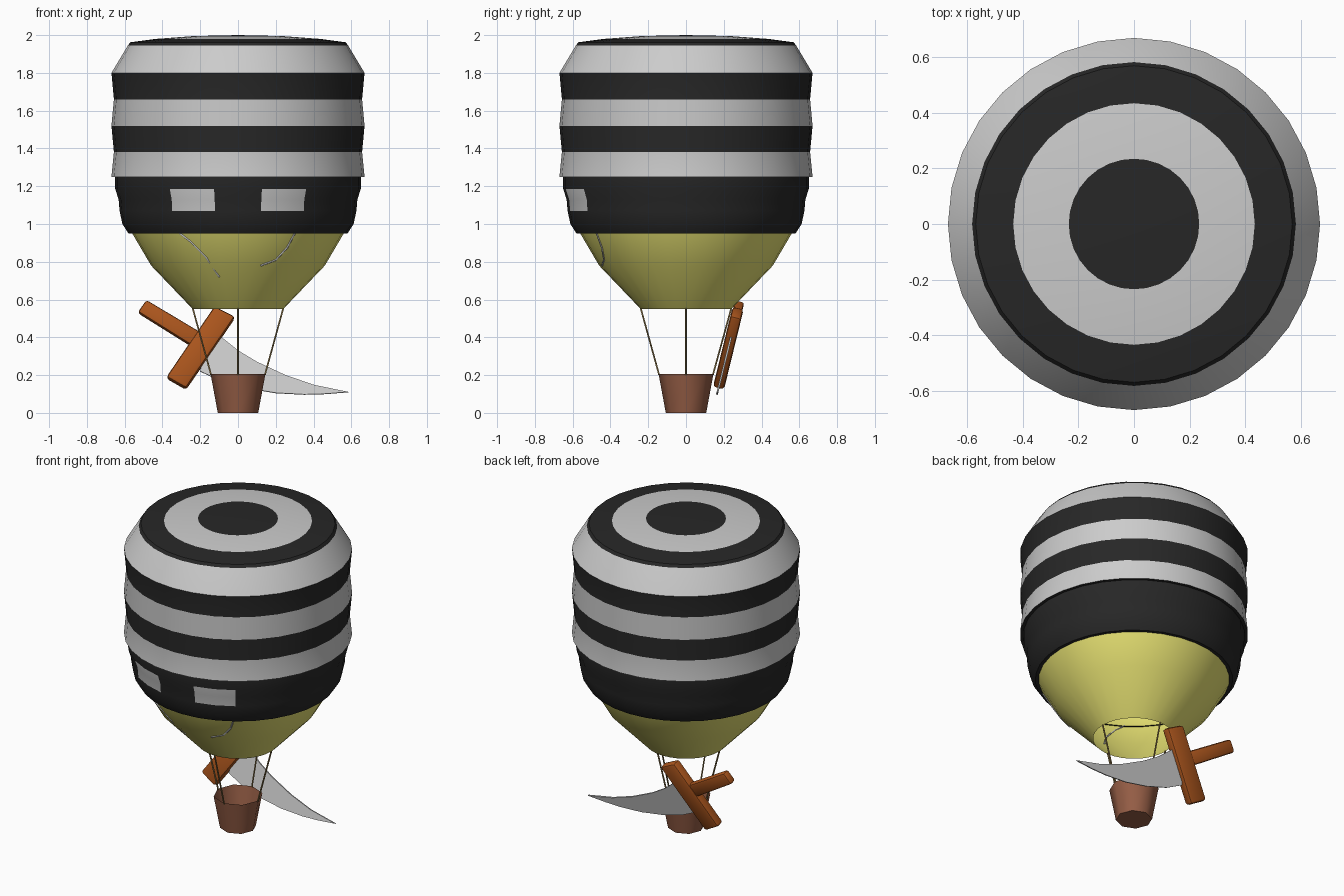
import bpy, bmesh, math
from mathutils import Vector

if "Cube" in bpy.data.objects:
    bpy.data.objects.remove(bpy.data.objects["Cube"])


def material(name, rgb):
    m = bpy.data.materials.new(name)
    m.diffuse_color = (*rgb, 1)
    m.use_nodes = True
    m.node_tree.nodes["Principled BSDF"].inputs["Base Color"].default_value = m.diffuse_color
    return m


BLACK = material("black", (0.02, 0.02, 0.02))
GREY = material("grey", (0.8, 0.8, 0.8))
YELLOW = material("yellow", (0.8, 0.76, 0.17))
WICKER = material("wicker", (0.3, 0.11, 0.06))
WOOD = material("wood", (0.4, 0.09, 0.012))
ROPE = material("rope", (0.25, 0.17, 0.06))


def finish(bm, name, mats, angle):
    bmesh.ops.recalc_face_normals(bm, faces=bm.faces)
    me = bpy.data.meshes.new(name)
    bm.to_mesh(me)
    bm.free()
    for m in mats:
        me.materials.append(m)
    ob = bpy.data.objects.new(name, me)
    bpy.context.collection.objects.link(ob)
    bpy.ops.object.select_all(action='DESELECT')
    ob.select_set(True)
    bpy.context.view_layer.objects.active = ob
    bpy.ops.object.shade_smooth_by_angle(angle=math.radians(angle))
    return ob


def lathe(name, profile, mats, pick=lambda band, seg: 0, sides=32, angle=30):
    """Revolve (radius, z) points; segment 0 starts at the front (-y)."""
    bm = bmesh.new()
    rings = []
    for r, z in profile:
        if r == 0:
            rings.append([bm.verts.new((0, 0, z))] * sides)
        else:
            rings.append([bm.verts.new((r * math.sin(2 * math.pi * i / sides),
                                        -r * math.cos(2 * math.pi * i / sides), z))
                          for i in range(sides)])
    for b, (lo, hi) in enumerate(zip(rings, rings[1:])):
        for i in range(sides):
            j = (i + 1) % sides
            corners = list(dict.fromkeys((lo[i], lo[j], hi[j], hi[i])))
            bm.faces.new(corners).material_index = pick(b, i)
    return finish(bm, name, mats, angle)


def tube(name, points, radius, mat):
    cu = bpy.data.curves.new(name, 'CURVE')
    cu.dimensions = '3D'
    cu.bevel_depth = radius
    cu.bevel_resolution = 1
    cu.use_fill_caps = True
    sp = cu.splines.new('POLY')
    sp.points.add(len(points) - 1)
    for p, co in zip(sp.points, points):
        p.co = (*co, 1)
    cu.materials.append(mat)
    ob = bpy.data.objects.new(name, cu)
    bpy.context.collection.objects.link(ob)


# striped cap: alternating black and grey bands
lathe("striped_cap",
      [(0, 2.0), (0.235, 1.995), (0.435, 1.98), (0.57, 1.962), (0.583, 1.945),
       (0.67, 1.80), (0.657, 1.66), (0.67, 1.52), (0.657, 1.38), (0.67, 1.25), (0.645, 1.25)],
      [BLACK, GREY], lambda b, i: (0, 1, 0, 0, 1, 0, 1, 0, 1, 0)[b])

# mask with two pale eye patches on the front
lathe("mask",
      [(0.65, 1.25), (0.65, 1.185), (0.632, 1.13), (0.627, 1.07), (0.612, 1.0), (0.58, 0.95), (0.55, 0.95)],
      [BLACK, GREY], lambda b, i: int(b in (1, 2) and i in (1, 2, 29, 30)))

# envelope, open at the mouth and continued under the cap
lathe("envelope",
      [(0.24, 0.55), (0.46, 0.78), (0.56, 0.95), (0.6, 1.05), (0.63, 1.25), (0.63, 1.8),
       (0.54, 1.93), (0, 1.97)], [YELLOW])

# basket, open on top
lathe("basket", [(0, 0), (0.107, 0), (0.145, 0.205)], [WICKER], sides=8, angle=50)

# four ropes
for k in range(4):
    c, s = round(math.cos(k * math.pi / 2)), round(math.sin(k * math.pi / 2))
    tube(f"rope_{k + 1}", [(0.142 * c, 0.142 * s, 0.2), (0.24 * c, 0.24 * s, 0.555)], 0.005, ROPE)


# thin creases lying on the front of the envelope
def on_envelope(x, z):
    r = 0.46 + (z - 0.78) * (0.1 / 0.17 if z > 0.78 else 0.22 / 0.23)
    return (x, -math.sqrt(r * r - x * x), z)


tube("crease_left", [on_envelope(*p) for p in
                     ((-0.32, 0.96), (-0.25, 0.905), (-0.17, 0.825), (-0.10, 0.72))], 0.005, GREY)
tube("crease_right", [on_envelope(*p) for p in
                      ((0.30, 0.95), (0.26, 0.875), (0.20, 0.81), (0.12, 0.78))], 0.005, GREY)

# curved sword leaning behind the basket
LEAN = 0.245
NORMAL = Vector((0, 1, -LEAN)).normalized()


def plate(name, outline, thick, mats, bevel=0):
    """Extrude an (x, z) outline about the leaning sword plane."""
    bm = bmesh.new()
    vs = [bm.verts.new(Vector((x, 0.14 + LEAN * z, z)) - NORMAL * thick / 2) for x, z in outline]
    face = bm.faces.new(vs)
    ext = bmesh.ops.extrude_face_region(bm, geom=[face])
    bmesh.ops.translate(bm, vec=NORMAL * thick,
                        verts=[v for v in ext["geom"] if isinstance(v, bmesh.types.BMVert)])
    if bevel:
        bmesh.ops.bevel(bm, geom=bm.edges[:], offset=bevel, segments=2, profile=0.5, affect='EDGES')
    return finish(bm, name, mats, 40)


plate("sword_guard", [(-0.125, 0.56), (-0.015, 0.505), (-0.275, 0.125), (-0.38, 0.185)], 0.06, [WOOD], 0.017)
plate("sword_handle", [(-0.485, 0.595), (-0.53, 0.53), (-0.25, 0.355), (-0.2, 0.425)], 0.05, [WOOD], 0.014)
plate("sword_blade",
      [(-0.2, 0.22), (-0.1, 0.172), (0.05, 0.13), (0.2, 0.105), (0.35, 0.097), (0.46, 0.1), (0.585, 0.11),
       (0.4, 0.148), (0.25, 0.2), (0.1, 0.27), (0.0, 0.33), (-0.1, 0.41), (-0.17, 0.36)], 0.01, [GREY])
